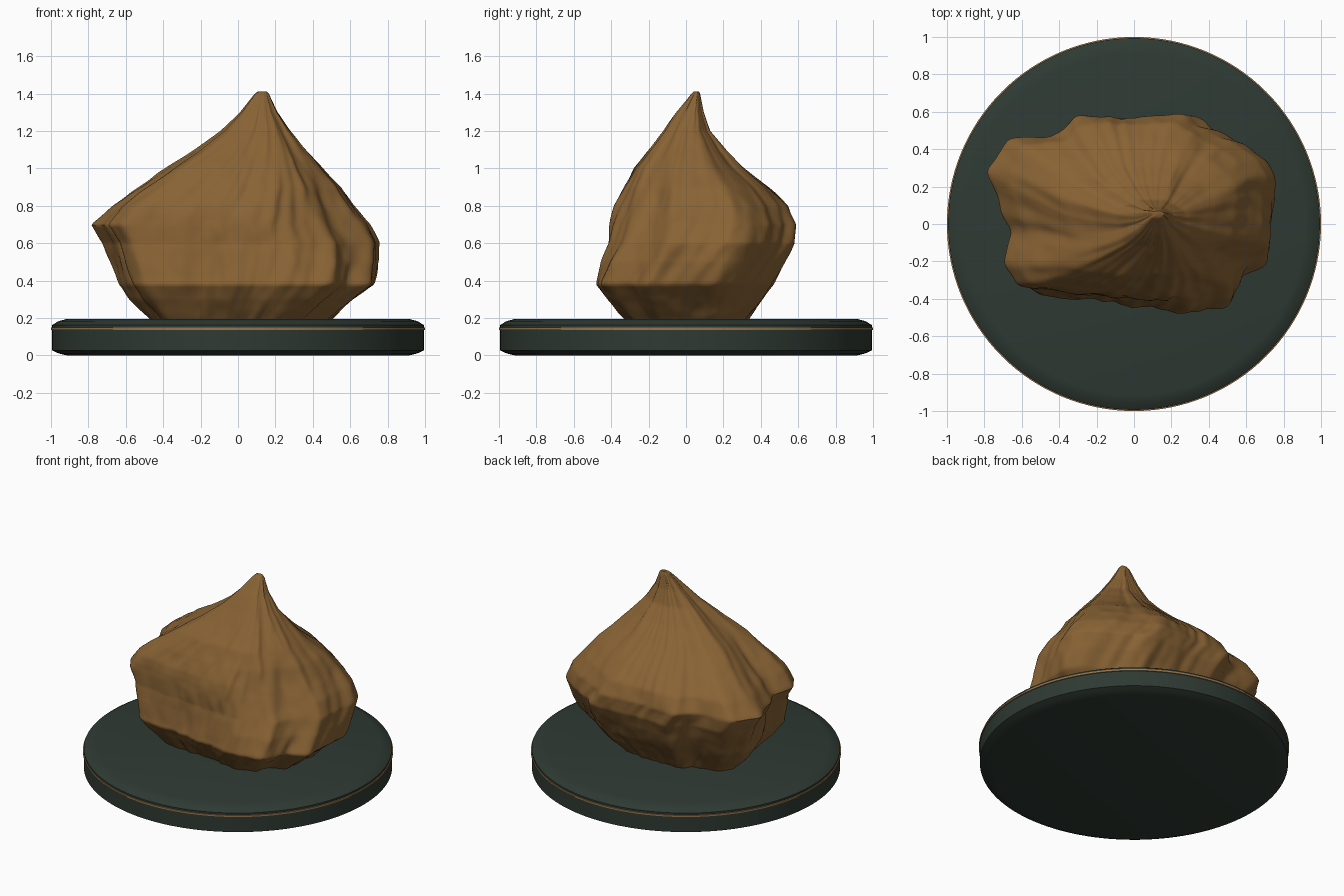
import bpy, bmesh, math
from mathutils import Vector, noise

if "Cube" in bpy.data.objects:
    bpy.data.objects.remove(bpy.data.objects["Cube"])


def material(name, rgb):
    m = bpy.data.materials.new(name)
    m.diffuse_color = (*rgb, 1)
    m.use_nodes = True
    m.node_tree.nodes["Principled BSDF"].inputs["Base Color"].default_value = m.diffuse_color
    return m


ROCK = material("brown stone", (0.25, 0.125, 0.035))
DARK = material("dark green plinth", (0.028, 0.042, 0.033))
GOLD = material("tan trim", (0.33, 0.18, 0.07))


def loft(name, rings, mat, angle):
    """Skin a stack of closed rings and cap both ends."""
    bm = bmesh.new()
    loops = [[bm.verts.new(p) for p in ring] for ring in rings]
    n = len(loops[0])
    for lo, hi in zip(loops, loops[1:]):
        for i in range(n):
            j = (i + 1) % n
            bm.faces.new((lo[i], lo[j], hi[j], hi[i]))
    bm.faces.new(loops[0][::-1])
    bm.faces.new(loops[-1])
    me = bpy.data.meshes.new(name)
    bm.to_mesh(me)
    bm.free()
    me.materials.append(mat)
    ob = bpy.data.objects.new(name, me)
    bpy.context.collection.objects.link(ob)
    bpy.context.view_layer.objects.active = ob
    ob.select_set(True)
    bpy.ops.object.shade_smooth_by_angle(angle=math.radians(angle))
    ob.select_set(False)
    return ob


def circle(r, z, n=128):
    return [(r * math.cos(2 * math.pi * i / n), r * math.sin(2 * math.pi * i / n), z)
            for i in range(n)]


# Round plinth with chamfered rims, and the thin trim line around it
loft("plinth", [circle(r, z) for r, z in
     [(0.915, 0), (0.96, 0.011), (0.994, 0.027), (0.994, 0.162), (0.96, 0.183), (0.915, 0.195)]],
     DARK, 40)
loft("trim_ring", [circle(r, z) for r, z in
     [(0.985, 0.135), (1.0, 0.137), (1.0, 0.148), (0.985, 0.15)]], GOLD, 30)

# Rock: side limits by height (z, x left, x right, y front, y back)
LIMITS = [
    (0.18, -0.46, 0.48, -0.32, 0.32), (0.30, -0.58, 0.63, -0.43, 0.41),
    (0.38, -0.64, 0.73, -0.49, 0.465), (0.50, -0.68, 0.75, -0.45, 0.53),
    (0.60, -0.71, 0.75, -0.41, 0.575), (0.70, -0.77, 0.70, -0.39, 0.58),
    (0.80, -0.68, 0.62, -0.37, 0.54), (0.90, -0.54, 0.55, -0.33, 0.44),
    (1.00, -0.39, 0.45, -0.28, 0.31), (1.10, -0.23, 0.36, -0.20, 0.21),
    (1.20, -0.09, 0.28, -0.12, 0.13), (1.30, 0.01, 0.21, -0.05, 0.095),
    (1.40, 0.09, 0.165, 0.03, 0.075), (1.41, 0.105, 0.155, 0.04, 0.07)]

# Plan outline: shared back, with separate lower and upper front edges
BACK = [(0.74, 0.0), (0.76, 0.24), (0.70, 0.33), (0.58, 0.42), (0.45, 0.48), (0.32, 0.57),
        (0, 0.57), (-0.28, 0.58), (-0.40, 0.47), (-0.65, 0.44), (-0.77, 0.28),
        (-0.69, 0.0), (-0.64, -0.08)]
LOW = BACK + [(-0.68, -0.27), (-0.6, -0.37), (-0.3, -0.40), (0, -0.43),
              (0.27, -0.49), (0.52, -0.42), (0.57, -0.26), (0.73, -0.18)]
HIGH = BACK + [(-0.69, -0.29), (-0.61, -0.40), (-0.3, -0.44), (0, -0.46),
               (0.25, -0.46), (0.49, -0.36), (0.57, -0.22), (0.72, -0.13)]


def resample(plan, n):
    """Even points on the outline, normalised to 0..1 and slightly softened."""
    m = len(plan)
    seg = [math.dist(LOW[i], LOW[(i + 1) % m]) for i in range(m)]
    total, out = sum(seg), []
    for k in range(n):
        d, i = total * k / n, 0
        while d > seg[i]:
            d -= seg[i]
            i += 1
        out.append(Vector(plan[i]).lerp(Vector(plan[(i + 1) % m]), d / seg[i]))
    for _ in range(4):
        out = [(out[i - 1] + out[i] * 2 + out[(i + 1) % n]) / 4 for i in range(n)]
    x0, x1 = min(p.x for p in out), max(p.x for p in out)
    y0, y1 = min(p.y for p in out), max(p.y for p in out)
    return [((p.x - x0) / (x1 - x0), (p.y - y0) / (y1 - y0)) for p in out]


def limits(z):
    for a, b in zip(LIMITS, LIMITS[1:]):
        if z <= b[0] + 1e-6:
            t = (z - a[0]) / (b[0] - a[0])
            return [p + (q - p) * t for p, q in zip(a[1:], b[1:])]
    return LIMITS[-1][1:]


N, ROWS = 240, 100
low, high = resample(LOW, N), resample(HIGH, N)
rings = []
for r in range(ROWS + 1):
    z = 0.18 + 1.23 * r / ROWS
    xl, xr, yf, yb = limits(z)
    t = min(1, max(0, (z - 0.4) / 0.35))
    fade = min(1, (1.42 - z) / 0.6)
    cx, cy = (xl + xr) / 2, (yf + yb) / 2
    ring = []
    for (u0, v0), (u1, v1) in zip(low, high):
        x = xl + (xr - xl) * (u0 + (u1 - u0) * t)
        y = yf + (yb - yf) * (v0 + (v1 - v0) * t)
        out = Vector((x - cx, y - cy)).normalized()
        # lumps plus leaning grooves that run down from the peak
        a = math.atan2(out.y, out.x) - 0.5 * z
        lump = noise.noise(Vector((x * 4, y * 4, z * 4)))
        groove = noise.noise(Vector((math.cos(a) * 8, math.sin(a) * 8, z * 2.2)))
        fine = noise.noise(Vector((x * 13, y * 13, z * 9)))
        d = fade * (0.016 * lump + 0.018 * groove + 0.007 * fine)
        ring.append((x + out.x * d, y + out.y * d, z))
    rings.append(ring)
loft("rock", rings, ROCK, 50)
